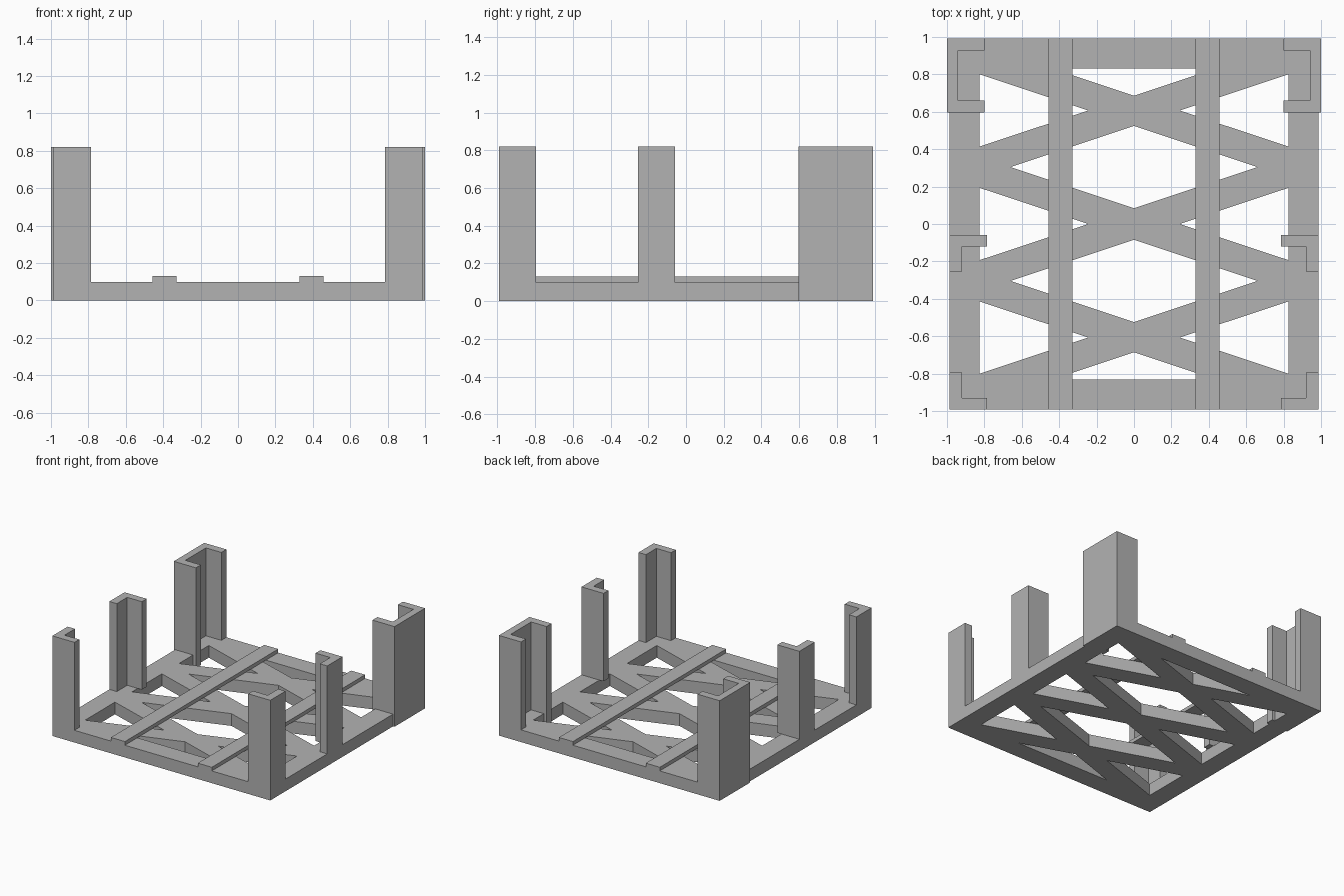
import bpy

cube = bpy.data.objects.get("Cube")
if cube:
    bpy.data.objects.remove(cube, do_unlink=True)

grey = bpy.data.materials.new("plain grey")
grey.use_nodes = True
grey.diffuse_color = (0.45, 0.45, 0.45, 1)
grey.node_tree.nodes["Principled BSDF"].inputs["Base Color"].default_value = grey.diffuse_color

HALF_X, HALF_Y = 0.987, 0.992
DECK, STRIP_TOP, POST_TOP = 0.10, 0.13, 0.82


def prism(name, loops, z0, z1):
    """Extrude a flat outline (further loops are holes) from z0 to z1."""
    curve = bpy.data.curves.new(name, "CURVE")
    curve.dimensions = "2D"
    curve.fill_mode = "BOTH"
    curve.extrude = (z1 - z0) / 2
    for loop in loops:
        spline = curve.splines.new("POLY")
        spline.points.add(len(loop) - 1)
        for point, (x, y) in zip(spline.points, loop):
            point.co = (x, y, 0, 1)
        spline.use_cyclic_u = True
    obj = bpy.data.objects.new(name, curve)
    obj.location.z = (z0 + z1) / 2
    bpy.context.collection.objects.link(obj)
    bpy.ops.object.select_all(action="DESELECT")
    obj.select_set(True)
    bpy.context.view_layer.objects.active = obj
    bpy.ops.object.convert(target="MESH")
    obj = bpy.context.view_layer.objects.active
    obj.data.materials.clear()
    obj.data.materials.append(grey)
    for face in obj.data.polygons:
        face.use_smooth = False
    return obj


def rect(x0, x1, y0, y1):
    return [(x0, y0), (x1, y0), (x1, y1), (x0, y1)]


# Base deck with the crossed-bar lattice left between its openings
loops = [rect(-HALF_X, HALF_X, -HALF_Y, HALF_Y)]
for s in (-1, 1):
    # rhombic opening and end triangle
    loops.append([(-0.66, s * 0.304), (0, s * 0.304 - 0.22), (0.66, s * 0.304), (0, s * 0.304 + 0.22)])
    loops.append([(0, s * 0.686), (0.438, s * 0.832), (-0.438, s * 0.832)])
    # triangles along the side rails
    for y in (-0.607, 0, 0.607):
        loops.append([(s * 0.245, y), (s * 0.825, y - 0.193), (s * 0.825, y + 0.193)])
prism("lattice_base", loops, 0, DECK)

# Posts and runner strips, mirrored left and right
front = [(0.987, -0.992), (0.987, -0.795), (0.92, -0.795), (0.92, -0.93), (0.787, -0.93), (0.787, -0.992)]
middle = [(0.987, -0.255), (0.987, -0.058), (0.787, -0.058), (0.787, -0.12), (0.92, -0.12), (0.92, -0.255)]
back = [(1, 0.597), (1, 0.992), (0.8, 0.992), (0.8, 0.927),
        (0.94, 0.927), (0.94, 0.661), (0.8, 0.661), (0.8, 0.597)]
for side, s in (("left", 1), ("right", -1)):
    for name, outline, z0 in (("front_corner_post", front, DECK), ("middle_post", middle, DECK),
                              ("back_channel_post", back, 0),
                              ("runner_strip", rect(0.33, 0.457, -HALF_Y, HALF_Y), DECK)):
        top = STRIP_TOP if name == "runner_strip" else POST_TOP
        prism(f"{side}_{name}", [[(s * x, y) for x, y in outline]], z0, top)
